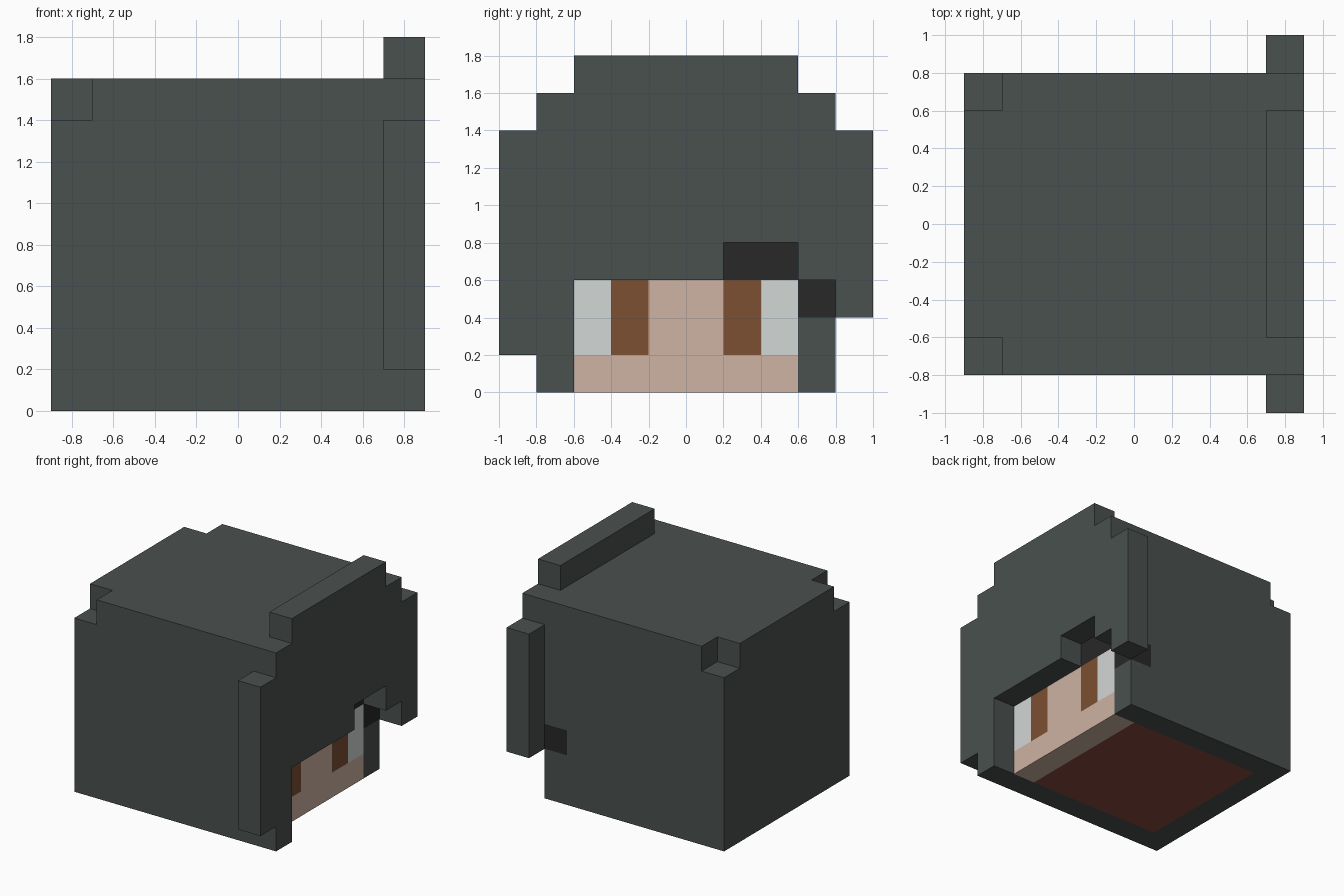
import bpy, bmesh
from itertools import product
from mathutils import Vector

if "Cube" in bpy.data.objects:
    bpy.data.objects.remove(bpy.data.objects["Cube"])


def material(name, rgb):
    m = bpy.data.materials.new(name)
    m.use_nodes = True
    m.diffuse_color = (*rgb, 1)
    m.node_tree.nodes["Principled BSDF"].inputs["Base Color"].default_value = (*rgb, 1)
    return m


MATS = [
    material("charcoal grey", (.068, .082, .077)),
    material("skin", (.62, .45, .37)),
    material("eye white", (.65, .68, .66)),
    material("eye brown", (.20, .08, .032)),
    material("black", (.021, .021, .021)),
    material("dark red", (.25, .07, .05)),
]
GREY, SKIN, WHITE, BROWN, BLACK, RED = range(6)


def finish(name, bm):
    bmesh.ops.recalc_face_normals(bm, faces=bm.faces[:])
    mesh = bpy.data.meshes.new(name)
    bm.to_mesh(mesh)
    bm.free()
    for m in MATS:
        mesh.materials.append(m)
    obj = bpy.data.objects.new(name, mesh)
    bpy.context.collection.objects.link(obj)
    return obj


def colour(face):
    """Colour of a head face from its place and direction."""
    c, n = face.calc_center_median(), face.normal
    side = abs(c.y)
    if n.x > .9:                                  # face side
        if side < .6 and c.z < .6:
            if c.z < .2 or side < .2:
                return SKIN
            return BROWN if side < .4 else WHITE
        if .2 < c.y < .6 and .6 < c.z < .8:
            return BLACK
        if c.y > .6 and .4 < c.z < .6:
            return BLACK
    if n.y > .9 and c.x > .5 and .4 < c.z < .6:   # patch wraps the corner
        return BLACK
    if n.z < -.9 and side < .6:                   # underside
        if c.x > .5:
            return SKIN
        if c.x > -.7:
            return RED
    return GREY


# Head block, sliced along the colour borders
bm = bmesh.new()
bmesh.ops.create_cube(bm, size=1.6)
bmesh.ops.translate(bm, verts=bm.verts[:], vec=(-.1, 0, .8))
cuts = [(-.7, .5), (-.6, -.4, -.2, .2, .4, .6), (.2, .4, .6, .8, 1.4)]
for axis, values in enumerate(cuts):
    for v in values:
        co, no = Vector(), Vector()
        co[axis], no[axis] = v, 1
        bmesh.ops.bisect_plane(bm, geom=bm.verts[:] + bm.edges[:] + bm.faces[:],
                               plane_co=co, plane_no=no)

# Square notches in the two upper rear corners
for s in (-1, 1):
    outer, inner = Vector((-.9, .8 * s, 1.6)), Vector((-.7, .6 * s, 1.4))
    corner = min(bm.verts, key=lambda v: (v.co - outer).length)
    bmesh.ops.delete(bm, geom=[corner], context='VERTS')
    for axis in range(3):
        a, b = (axis + 1) % 3, (axis + 2) % 3
        quad = []
        for pa, pb in ((outer, outer), (inner, outer), (inner, inner), (outer, inner)):
            p = inner.copy()
            p[a], p[b] = pa[a], pb[b]
            quad.append(bm.verts.new(p))
        bm.faces.new(quad)
bmesh.ops.remove_doubles(bm, verts=bm.verts[:], dist=.001)
bmesh.ops.recalc_face_normals(bm, faces=bm.faces[:])
bm.normal_update()
for f in bm.faces:
    f.material_index = colour(f)
bmesh.ops.dissolve_limit(bm, angle_limit=.01, verts=bm.verts[:], edges=bm.edges[:],
                         delimit={'MATERIAL'})
finish("head", bm)

# Stepped rim framing the face, as a (y, z) outline pushed out along x
outline = [(-.8, 0), (-.6, 0), (-.6, .6), (.2, .6), (.2, .8), (.6, .8), (.6, .6),
           (.8, .6), (.8, .4), (1, .4), (1, 1.4), (.8, 1.4), (.8, 1.6), (.6, 1.6),
           (.6, 1.8), (-.6, 1.8), (-.6, 1.6), (-.8, 1.6), (-.8, 1.4), (-1, 1.4),
           (-1, .2), (-.8, .2)]
bm = bmesh.new()
rim = bm.faces.new([bm.verts.new((.7, y, z)) for y, z in outline])
grown = bmesh.ops.extrude_face_region(bm, geom=[rim], use_keep_orig=True)["geom"]
bmesh.ops.translate(bm, vec=(.2, 0, 0),
                    verts=[g for g in grown if isinstance(g, bmesh.types.BMVert)])
finish("hood_rim", bm)
